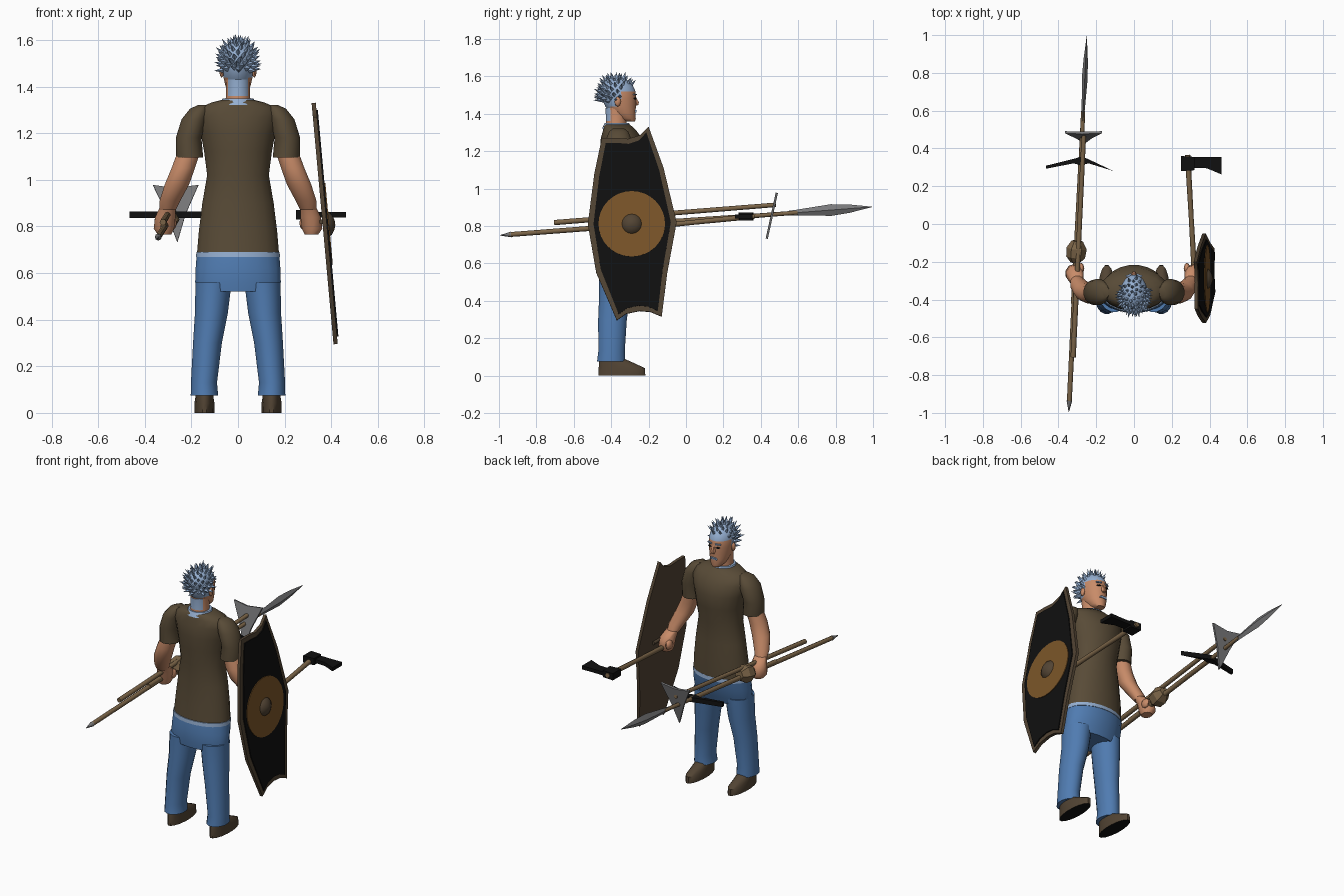
import bpy, bmesh, math, random
from mathutils import Vector, Matrix

random.seed(4)
old = bpy.data.objects.get("Cube")
if old:
    bpy.data.objects.remove(old, do_unlink=True)


def material(name, r, g, b):
    m = bpy.data.materials.new(name)
    m.use_nodes = True
    m.diffuse_color = (r, g, b, 1)
    m.node_tree.nodes["Principled BSDF"].inputs["Base Color"].default_value = (r, g, b, 1)
    return m


SKIN = material("skin", .58, .26, .14)
HAIR = material("pale_blue", .30, .43, .64)
SHIRT = material("shirt_brown", .098, .07, .038)
DENIM = material("denim_blue", .08, .2, .44)
LEATHER = material("leather_brown", .085, .058, .034)
WOOD = material("wood", .2, .13, .065)
BLACK = material("black", .005, .005, .005)
OCHRE = material("ochre", .2, .092, .022)
STEEL = material("steel", .19, .19, .195)


def finish(name, bm, *mats, rule=None, angle=50):
    """Turn a bmesh into a shaded object, colouring faces by an optional rule."""
    bmesh.ops.recalc_face_normals(bm, faces=bm.faces)
    mesh = bpy.data.meshes.new(name)
    for f in bm.faces:
        f.smooth = True
        if rule:
            f.material_index = rule(f.calc_center_median(), f.normal)
    bm.to_mesh(mesh)
    bm.free()
    mesh.set_sharp_from_angle(angle=math.radians(angle))
    for m in mats:
        mesh.materials.append(m)
    ob = bpy.data.objects.new(name, mesh)
    bpy.context.collection.objects.link(ob)
    return ob


def skin_rings(bm, rings):
    """Bridge a list of vertex rings and cap both ends."""
    n = len(rings[0])
    for a, b in zip(rings, rings[1:]):
        for i in range(n):
            j = (i + 1) % n
            bm.faces.new((a[i], a[j], b[j], b[i]))
    bm.faces.new(rings[0])
    bm.faces.new(rings[-1])


def loft(name, rows, *mats, side=1, n=16, **kw):
    """Horizontal ellipses: x, y, z, x radius, y radius."""
    bm = bmesh.new()
    rings = []
    for x, y, z, rx, ry in rows:
        angles = [2 * math.pi * (i + .5) / n for i in range(n)]
        rings.append([bm.verts.new((side * x + rx * math.cos(a), y + ry * math.sin(a), z)) for a in angles])
    skin_rings(bm, rings)
    return finish(name, bm, *mats, **kw)


def rod(name, start, end, profile, *mats, n=8, flat=1, **kw):
    """Turned shape from start to end; profile holds (fraction, radius)."""
    a, b = Vector(start), Vector(end)
    d = (b - a).normalized()
    u = d.cross((0, 0, 1)).normalized()
    v = u.cross(d)
    bm = bmesh.new()
    rings = []
    for t, r in profile:
        c = a.lerp(b, t)
        angles = [2 * math.pi * i / n for i in range(n)]
        rings.append([bm.verts.new(c + u * r * flat * math.cos(q) + v * r * math.sin(q)) for q in angles])
    skin_rings(bm, rings)
    return finish(name, bm, *mats, **kw)


def plate(name, pts, origin, u, v, thick, mat):
    """Extruded outline centred on the plane spanned by u and v."""
    u, v, o = Vector(u), Vector(v), Vector(origin)
    w = u.cross(v).normalized() * thick / 2
    bm = bmesh.new()
    skin_rings(bm, [[bm.verts.new(o + u * p + v * q + w * s) for p, q in pts] for s in (-1, 1)])
    return finish(name, bm, mat, angle=30)


def blob(name, c, size, mat, n=12, angle=60):
    bm = bmesh.new()
    bmesh.ops.create_uvsphere(bm, u_segments=n, v_segments=max(4, n // 2), radius=1)
    bm.transform(Matrix.Translation(c) @ Matrix.Diagonal((*size, 1)))
    return finish(name, bm, mat, angle=angle)


# Clothes on the trunk
loft("shirt", [(0, -.35, .685, .178, .11), (0, -.345, .78, .17, .107), (0, -.342, .9, .155, .103),
               (0, -.342, 1.02, .134, .104), (0, -.338, 1.12, .147, .118), (0, -.338, 1.2, .162, .122),
               (0, -.345, 1.27, .178, .112), (0, -.355, 1.31, .165, .09), (0, -.365, 1.332, .115, .078),
               (0, -.37, 1.343, .07, .068)], SHIRT, n=20)
loft("collar", [(0, -.37, 1.322, .082, .08), (0, -.37, 1.35, .067, .066)], HAIR, n=20)
loft("waist_trim", [(0, -.352, .668, .182, .115), (0, -.352, .69, .181, .113)], HAIR, n=20)
loft("trouser_seat", [(0, -.375, .52, .178, .09), (0, -.37, .56, .186, .1),
                      (0, -.36, .62, .184, .112), (0, -.352, .672, .18, .113)], DENIM, n=20)

# Limbs, mirrored
for word, s in (("left", 1), ("right", -1)):
    loft(word + "_trouser_leg", [(.144, -.4, .075, .06, .077), (.146, -.398, .13, .057, .072),
                                 (.131, -.393, .3, .063, .078), (.114, -.38, .43, .072, .086),
                                 (.105, -.375, .56, .079, .092)], DENIM, side=s)
    loft(word + "_shoe", [(.144, -.343, 0, .043, .128), (.144, -.343, .04, .044, .126),
                          (.144, -.37, .065, .04, .098), (.143, -.405, .1, .038, .055)],
         LEATHER, BLACK, side=s, rule=lambda c, nrm: 1 if nrm.z < -.8 and c.z < .02 else 0)
    loft(word + "_sleeve", [(.207, -.365, 1.095, .059, .064), (.212, -.362, 1.18, .056, .066),
                            (.187, -.36, 1.26, .056, .07), (.165, -.36, 1.305, .042, .052),
                            (.15, -.36, 1.322, .02, .03)], SHIRT, side=s)
    loft(word + "_arm", [(.302, -.305, .87, .036, .034), (.292, -.325, .91, .046, .042),
                         (.262, -.36, .98, .054, .05), (.235, -.37, 1.05, .052, .052),
                         (.207, -.363, 1.13, .05, .05)], SKIN, side=s, n=12)
    loft(word + "_fist", [(.315, -.265, .765, .03, .035), (.318, -.262, .79, .046, .05),
                          (.312, -.27, .84, .046, .05), (.302, -.3, .88, .036, .035)], SKIN, side=s, n=10)
    blob(word + "_thumb", (s * .28, -.235, .815), (.017, .03, .03), SKIN, n=8)

# Head: the hair cap follows a hairline rule
loft("neck", [(0, -.375, 1.3, .062, .06), (0, -.372, 1.36, .052, .056), (0, -.372, 1.43, .052, .06)], SKIN,
     HAIR, rule=lambda c, nrm: 1 if c.y < -.41 and c.z > 1.37 else 0)
loft("head", [(0, -.3, 1.358, .026, .028), (0, -.318, 1.375, .042, .05), (0, -.335, 1.405, .055, .066),
              (0, -.35, 1.44, .063, .083), (0, -.358, 1.48, .069, .092), (0, -.362, 1.52, .071, .093),
              (0, -.367, 1.55, .065, .084), (0, -.37, 1.577, .049, .062), (0, -.372, 1.592, .022, .03)],
     SKIN, HAIR, n=20,
     rule=lambda c, nrm: 1 if c.z > 1.53 or c.y < -.395 or (c.y < -.355 and c.z > 1.45) else 0)
rod("nose", (0, -.276, 1.495), (0, -.262, 1.445), [(0, .006), (.75, .016), (1, .01)], SKIN, n=6)
plate("mouth", [(-.024, -.006), (.024, -.006), (.016, .006), (-.016, .006)], (0, -.268, 1.413),
      (1, 0, 0), (0, .2, 1), .009, HAIR)
for word, s in (("left", 1), ("right", -1)):
    plate(word + "_eye", [(-.012, 0), (0, -.005), (.012, 0), (0, .005)], (s * .028, -.272, 1.482),
          (1, -.4 * s, 0), (0, 0, 1), .009, BLACK)
    plate(word + "_brow", [(-.015, -.003), (.015, -.003), (.015, .004), (-.015, .004)],
          (s * .028, -.272, 1.502), (1, -.4 * s, 0), (0, 0, 1), .009, HAIR)
    blob(word + "_ear", (s * .07, -.365, 1.465), (.01, .017, .027), SKIN, n=8)

# Spiky hair: cones spread evenly over the crown and back
bm = bmesh.new()
centre = Vector((0, -.37, 1.5))
for i in range(95):
    h = 1 - 1.35 * (i + .5) / 95
    a = i * 2.39996
    d = Vector((math.cos(a) * math.sqrt(1 - h * h), math.sin(a) * math.sqrt(1 - h * h), h))
    if d.z < .5 and d.y > .25 + d.z * .6:
        continue
    root = centre + Vector((d.x * .066, d.y * .085, d.z * .088))
    aim = (d + Vector((0, -.1, .25))).normalized()
    length = random.uniform(.038, .058)
    turn = aim.to_track_quat('Z', 'Y').to_matrix().to_4x4()
    bmesh.ops.create_cone(bm, segments=4, radius1=.014, radius2=0, depth=length, cap_ends=True,
                          matrix=Matrix.Translation(root + aim * length * .35) @ turn)
finish("hair_spikes", bm, HAIR, angle=20)

# Shield: tilted slab with inset face, disc and boss
lean = (-.091, 0, 1)
hub = Vector((.372, -.29, .81))
outline = [(.09, .52), (.045, .475), (-.02, .455), (-.085, .46), (-.16, .46), (-.2, .27), (-.235, 0),
           (-.19, -.26), (-.08, -.515), (-.03, -.48), (.04, -.465), (.1, -.47), (.16, -.495),
           (.19, -.26), (.24, .01), (.17, .3)]
across = (0, 1, 0)
out = Vector(across).cross(lean).normalized()
plate("shield_body", outline, hub, across, lean, .018, LEATHER)
plate("shield_face", [(p * .87, q * .94) for p, q in outline], hub + out * .011, across, lean, .008, BLACK)
circle = [(math.cos(i * math.pi / 16), math.sin(i * math.pi / 16)) for i in range(32)]
plate("shield_disc", [(.178 * p, .175 * q) for p, q in circle], hub + out * .015, across, lean, .008, OCHRE)
rod("shield_boss", hub + out * .015, hub + out * .045, [(0, .055), (.4, .048), (.8, .028), (1, .008)],
    LEATHER, n=16)
rod("shield_grip", (.358, -.34, .82), (.358, -.19, .82), [(0, .01), (1, .01)], LEATHER)

# Hand axe in the left hand
rod("axe_handle", (.322, -.3, .785), (.284, .365, .852), [(0, .015), (.5, .013), (1, .015)], WOOD)
plate("axe_socket", [(-.036, -.04), (.036, -.035), (.036, .035), (-.036, .04)], (.285, .32, .85),
      (1, 0, 0), (0, 1, 0), .042, BLACK)
plate("axe_blade", [(.02, -.022), (.1, -.025), (.178, -.058), (.178, .036), (.1, .034), (.02, .036)],
      (.286, .32, .85), (1, 0, 0), (0, 1, 0), .022, BLACK)

# Spear in the right hand
rear, tip = Vector((-.345, -.995, .75)), Vector((-.25, .995, .902))
rod("spear_shaft", rear, tip, [(.025, .013), (.4, .014), (.8, .011)], WOOD)
rod("spear_butt", rear, tip, [(0, .001), (.03, .015)], STEEL)
rod("spear_head", rear, tip, [(.775, .013), (.8, .016), (.89, .031), (.94, .022), (1, .001)], STEEL, n=4, flat=.5)

# Pick in the right hand
rod("pick_handle", (-.32, -.42, .8), (-.279, .355, .852), [(0, .014), (1, .014)], WOOD)
plate("pick_head", [(-.185, -.04), (-.04, -.012), (0, -.022), (.04, -.012), (.17, -.052),
                    (.03, .014), (0, .024), (-.03, .014), (-.185, -.024)],
      (-.28, .333, .85), (1, 0, 0), (0, 1, 0), .028, BLACK)

# Broad-bladed polearm in the right hand
rod("polearm_shaft", (-.322, -.705, .818), (-.265, .48, .913), [(0, .014), (1, .012)], WOOD)
plate("polearm_blade", [(-.1, .125), (-.01, .112), (.095, .125), (.04, 0), (.005, -.12), (-.045, .01)],
      (-.265, .458, .852), (1, 0, 0), (0, .22, 1), .012, STEEL)

# Faceted club head in front of the right fist
rod("club_head", (-.312, -.205, .82), (-.3, -.09, .835),
    [(0, .024), (.25, .05), (.65, .054), (1, .03)], WOOD, n=6, angle=15)
